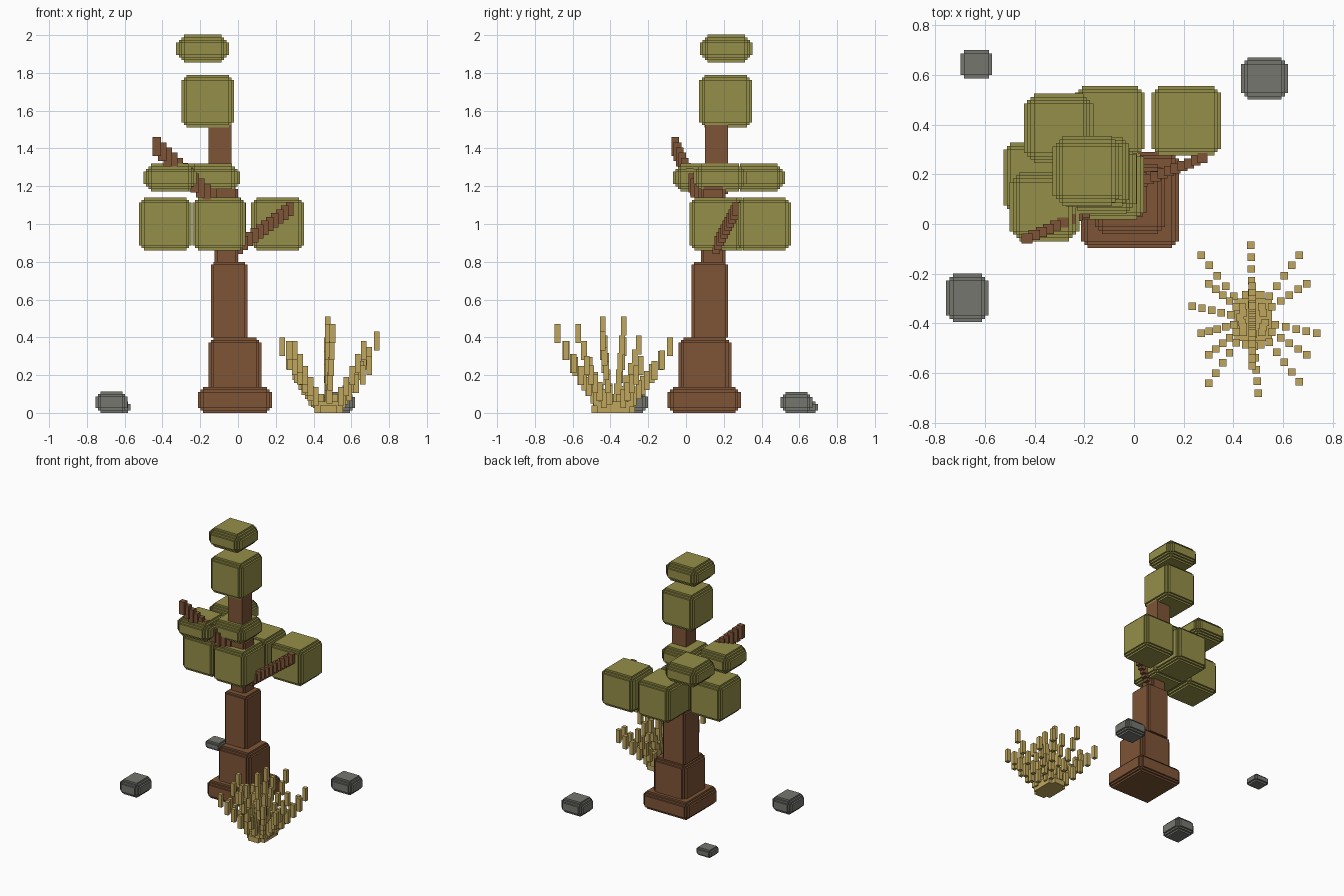
import bpy, bmesh
from mathutils import Matrix, Vector

default = bpy.data.objects.get("Cube")
if default:
    bpy.data.objects.remove(default, do_unlink=True)

STEP = 0.0135


def material(name, rgb):
    mat = bpy.data.materials.new(name)
    mat.use_nodes = True
    color = (*rgb, 1)
    mat.diffuse_color = color
    mat.node_tree.nodes["Principled BSDF"].inputs["Base Color"].default_value = color
    return mat


BARK = material("bark_brown", (0.21, 0.09, 0.037))
LEAF = material("leaf_olive", (0.3, 0.275, 0.065))
STRAW = material("dry_grass", (0.53, 0.39, 0.11))
STONE = material("stone_gray", (0.18, 0.18, 0.162))


def add_box(bm, lo, hi):
    lo, hi = Vector(lo), Vector(hi)
    place = Matrix.Translation((lo + hi) / 2) @ Matrix.Diagonal((*(hi - lo), 1))
    bmesh.ops.create_cube(bm, size=1, matrix=place)


def finish(bm, name, mat):
    mesh = bpy.data.meshes.new(name)
    bm.to_mesh(mesh)
    bm.free()
    mesh.materials.append(mat)
    obj = bpy.data.objects.new(name, mesh)
    bpy.context.scene.collection.objects.link(obj)


def stepped_block(name, mat, lo, hi, n=2):
    """Block whose edges and corners are cut back in n small stairs."""
    bm = bmesh.new()
    lo, hi = Vector(lo), Vector(hi)
    for i in range(n + 1):
        for j in range(n + 1):
            k = 2 * n - i - j
            if k <= n:
                inset = Vector((i, j, k)) * STEP
                add_box(bm, lo + inset, hi - inset)
    finish(bm, name, mat)


def stair_path(bm, start, end, count, size, bend=1.0):
    """Row of upright pegs climbing from start to end."""
    start, end, half = Vector(start), Vector(end), Vector(size) / 2
    for i in range(count):
        t = i / (count - 1)
        p = start.lerp(end, t)
        p.z = start.z + (end.z - start.z) * t ** bend
        add_box(bm, p - half, p + half)


# Trunk, stacked from the root flare upward
stepped_block("trunk_root", BARK, (-0.213, -0.097, 0), (0.18, 0.29, 0.137))
stepped_block("trunk_lower", BARK, (-0.156, -0.04, 0.1), (0.124, 0.24, 0.4))
stepped_block("trunk_middle", BARK, (-0.143, 0.03, 0.385), (0.05, 0.223, 0.8), 1)
stepped_block("trunk_upper", BARK, (-0.125, 0.08, 0.78), (0.0, 0.21, 1.2), 1)
stepped_block("trunk_top", BARK, (-0.156, 0.1, 1.16), (-0.034, 0.223, 1.53), 0)

# Branches
bm = bmesh.new()
stair_path(bm, (-0.02, 0.15, 0.86), (0.275, 0.265, 1.08), 12, (0.04, 0.04, 0.075))
finish(bm, "left_branch", BARK)
bm = bmesh.new()
stair_path(bm, (-0.1, 0.11, 1.13), (-0.2, 0.045, 1.19), 4, (0.045, 0.045, 0.08))
stair_path(bm, (-0.2, 0.045, 1.19), (-0.43, -0.058, 1.41), 9, (0.045, 0.04, 0.1))
finish(bm, "right_branch", BARK)

# Foliage: cubes, then flat pads, all sharing one width
WIDTH = 0.28
cubes = [(-0.525, 0.047, 0.86), (-0.24, 0.018, 0.86), (-0.237, 0.275, 0.86),
         (0.07, 0.275, 0.86), (-0.3, 0.07, 1.51)]
pads = [(-0.5, -0.07, 1.172), (-0.27, 0.04, 1.172), (-0.443, 0.245, 1.172),
        (-0.327, 0.073, 1.855)]
for label, corners, height, n in (("leaf_cube", cubes, WIDTH, 2), ("leaf_pad", pads, 0.147, 3)):
    for i, (x, y, z) in enumerate(corners):
        stepped_block(f"{label}_{i + 1}", LEAF, (x, y, z), (x + WIDTH, y + WIDTH, z + height), n)

# Dry grass clump: tip x, tip y, top height
tips = [(0.47, -0.085, 0.4), (0.5, -0.68, 0.47), (0.235, -0.33, 0.4), (0.735, -0.44, 0.43),
        (0.27, -0.44, 0.38), (0.27, -0.125, 0.33), (0.665, -0.125, 0.33), (0.3, -0.64, 0.38),
        (0.665, -0.635, 0.38), (0.3, -0.24, 0.3), (0.695, -0.24, 0.3), (0.3, -0.525, 0.3),
        (0.695, -0.525, 0.3), (0.475, -0.44, 0.51), (0.475, -0.33, 0.51),
        (0.475, -0.57, 0.47), (0.475, -0.25, 0.41)]
CENTER = Vector((0.475, -0.385, 0.05))
bm = bmesh.new()
for x, y, top in tips:
    tip = Vector((x, y, top - 0.05))
    base = CENTER.lerp(Vector((x, y, CENTER.z)), 0.2)
    stair_path(bm, base, tip, 6, (0.03, 0.03, 0.1), 1.25)
add_box(bm, (0.405, -0.47, 0), (0.555, -0.3, 0.06))
add_box(bm, (0.435, -0.5, 0), (0.525, -0.27, 0.04))
finish(bm, "grass_clump", STRAW)

# Stones
stepped_block("back_left_stone", STONE, (0.43, 0.5, 0), (0.62, 0.67, 0.11))
stepped_block("front_right_stone", STONE, (-0.755, -0.395, 0), (-0.585, -0.2, 0.113))
stepped_block("back_right_stone", STONE, (-0.697, 0.585, 0), (-0.57, 0.7, 0.06), 1)
